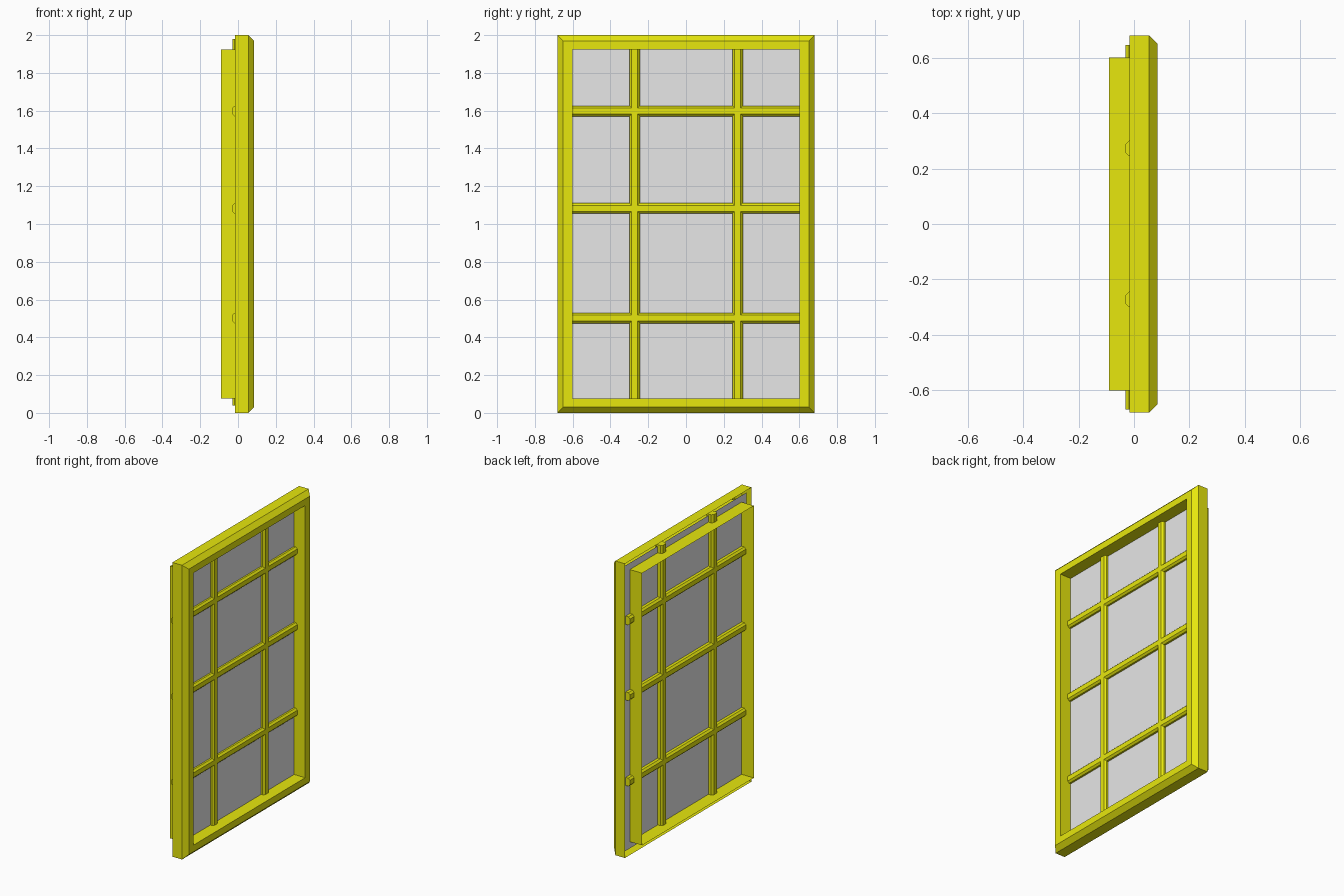
import bpy
import bmesh

cube = bpy.data.objects.get("Cube")
if cube:
    bpy.data.objects.remove(cube, do_unlink=True)


def material(name, color):
    mat = bpy.data.materials.new(name)
    mat.use_nodes = True
    mat.diffuse_color = color
    mat.node_tree.nodes["Principled BSDF"].inputs["Base Color"].default_value = color
    return mat


yellow = material("yellow paint", (0.8, 0.8, 0.004, 1))
grey = material("grey glass", (0.8, 0.8, 0.8, 1))
MID = 1.0  # height of the window centre


def finish(name, bm, mat):
    mesh = bpy.data.meshes.new(name)
    bm.to_mesh(mesh)
    bm.free()
    mesh.materials.append(mat)
    obj = bpy.data.objects.new(name, mesh)
    bpy.context.collection.objects.link(obj)
    return obj


def rectangle(bm, x, half_y, half_z):
    corners = ((-1, -1), (1, -1), (1, 1), (-1, 1))
    return [bm.verts.new((x, a * half_y, MID + b * half_z)) for a, b in corners]


def bridge(bm, first, second):
    n = len(first)
    for i in range(n):
        j = (i + 1) % n
        bm.faces.new((first[i], first[j], second[j], second[i]))


# Frame: outer wall, bevel, front lip and deep inner sleeve, open at the back
bm = bmesh.new()
profile = ((-0.017, 0.68, 1.0), (0.055, 0.68, 1.0), (0.085, 0.65, 0.97),
           (0.085, 0.6, 0.925), (-0.09, 0.6, 0.925))
loops = [rectangle(bm, *p) for p in profile]
for a, b in zip(loops, loops[1:]):
    bridge(bm, a, b)
finish("window_frame", bm, yellow)

# Glass pane, reaching a little behind the frame lip
bm = bmesh.new()
bm.faces.new(rectangle(bm, 0.002, 0.65, 0.97))
finish("glass_pane", bm, grey)


# Glazing bars: square bars with chamfered long edges
def bar(name, place, start, end):
    r, f = 0.028, 0.016
    section = ((r, -f), (r, f), (f, r), (-f, r), (-r, f), (-r, -f), (-f, -r), (f, -r))
    bm = bmesh.new()
    rings = [[bm.verts.new(place(u - 0.002, v, t)) for u, v in section]
             for t in (start, end)]
    bridge(bm, *rings)
    for ring in rings:
        bm.faces.new(ring)
    bmesh.ops.recalc_face_normals(bm, faces=bm.faces)
    finish(name, bm, yellow)


for i, y in enumerate((-0.272, 0.273)):
    bar(f"vertical_bar_{i + 1}", lambda u, v, t: (u, y + v, t), 0.04, 1.98)
for i, z in enumerate((0.502, 1.083, 1.598)):
    bar(f"horizontal_bar_{i + 1}", lambda u, v, t: (u, t, z + v), -0.67, 0.645)
